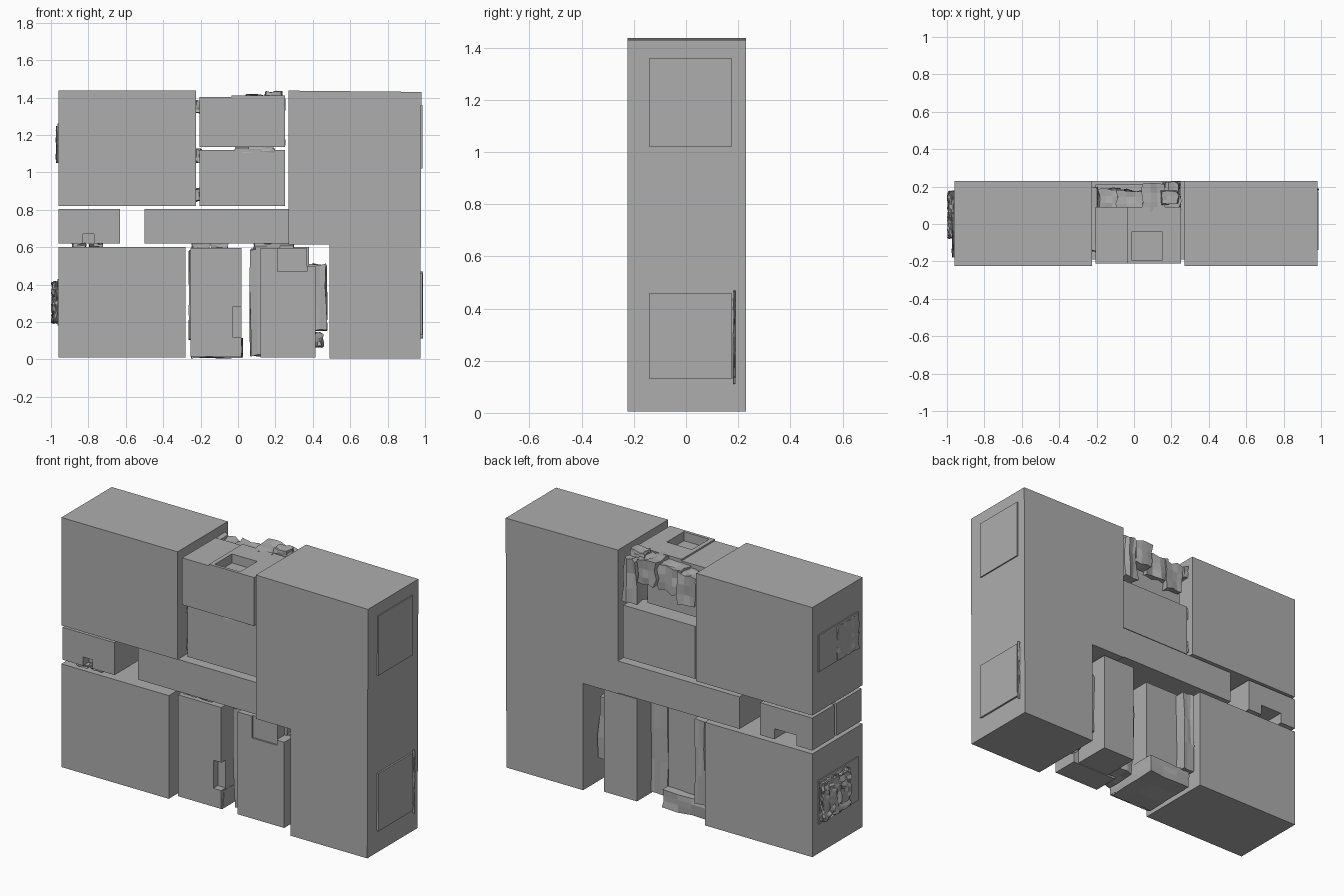
import bpy, bmesh, random
from mathutils import Vector

random.seed(4)
if "Cube" in bpy.data.objects:
    bpy.data.objects.remove(bpy.data.objects["Cube"])

stone = bpy.data.materials.new("stone_grey")
stone.use_nodes = True
stone.diffuse_color = (0.42, 0.42, 0.42, 1)
stone.node_tree.nodes["Principled BSDF"].inputs["Base Color"].default_value = (0.42, 0.42, 0.42, 1)
FRONT, BACK = -0.225, 0.23


def finish(name, bm):
    bmesh.ops.recalc_face_normals(bm, faces=bm.faces)
    mesh = bpy.data.meshes.new(name)
    bm.to_mesh(mesh)
    bm.free()
    mesh.materials.append(stone)
    obj = bpy.data.objects.new(name, mesh)
    bpy.context.collection.objects.link(obj)
    return obj


def block(name, x, z, y=(FRONT, BACK), rough=0.0, cuts=2):
    """Box between limits; rough jitters a subdivided surface inwards."""
    bm = bmesh.new()
    bmesh.ops.create_cube(bm, size=1)
    if rough:
        bmesh.ops.subdivide_edges(bm, edges=bm.edges[:], cuts=cuts, use_grid_fill=True)
    low = Vector((x[0], y[0], z[0]))
    size = Vector((x[1], y[1], z[1])) - low
    for v in bm.verts:
        unit = v.co + Vector((0.5, 0.5, 0.5))
        v.co = low + Vector(a * b for a, b in zip(unit, size))
        if rough:
            v.co -= Vector(2 * (u - 0.5) * random.uniform(0, rough) for u in unit)
    return finish(name, bm)


def prism(name, outline, y=(FRONT, BACK)):
    """Front outline in x and z, extruded through the depth."""
    bm = bmesh.new()
    face = bm.faces.new([bm.verts.new((px, y[0], pz)) for px, pz in outline])
    side = bmesh.ops.extrude_face_region(bm, geom=[face])["geom"]
    bmesh.ops.translate(bm, vec=(0, y[1] - y[0], 0),
                        verts=[g for g in side if isinstance(g, bmesh.types.BMVert)])
    return finish(name, bm)


def cut(obj, name, x, z, y):
    """Subtract a box and bake the result."""
    cutter = block(name, x, z, y)
    cutter.hide_render = True
    mod = obj.modifiers.new(name, 'BOOLEAN')
    mod.object = cutter
    mod.operation = 'DIFFERENCE'
    mod.solver = 'EXACT'
    bpy.context.view_layer.update()
    deps = bpy.context.evaluated_depsgraph_get()
    result = bpy.data.meshes.new_from_object(obj.evaluated_get(deps))
    obj.modifiers.clear()
    obj.data = result
    bpy.data.objects.remove(cutter)


# Large body with the lower leg, and the crossbar set slightly back
prism("main_body", [(0.27, 0.615), (0.49, 0.615), (0.49, 0.005), (0.975, 0.005),
                    (0.98, 1.43), (0.27, 1.437)])
block("crossbar", (-0.5, 0.28), (0.62, 0.803), (-0.19, BACK))
for label, z in (("upper", (1.02, 1.36)), ("lower", (0.13, 0.46))):
    block(label + "_side_panel", (0.97, 0.986), z, (-0.14, 0.175))
block("side_panel_ridge", (0.97, 0.99), (0.11, 0.47), (0.18, 0.19), 0.004, 5)

# Blocks on the other side
block("upper_side_block", (-0.96, -0.225), (0.82, 1.437))
block("lower_side_block", (-0.96, -0.28), (0.01, 0.60))
block("upper_end_panel", (-0.966, -0.95), (1.05, 1.26), (-0.18, 0.18))
block("lower_end_panel", (-0.966, -0.95), (0.18, 0.43), (-0.18, 0.18))
block("upper_rough_panel", (-0.975, -0.95), (1.05, 1.25), (-0.18, 0.02), 0.008, 8)
block("lower_rough_panel", (-1.0, -0.95), (0.19, 0.42), (-0.08, 0.18), 0.018, 10)

# Small block between them, split and notched
small = block("small_side_block", (-0.96, -0.63), (0.62, 0.805), (-0.215, BACK))
cut(small, "front_notch", (-0.83, -0.77), (0.6, 0.67), (-0.3, -0.16))
cut(small, "back_notch", (-0.86, -0.72), (0.6, 0.68), (0.1, 0.3))
cut(small, "end_slot", (-1.0, -0.93), (0.6, 0.9), (0.01, 0.03))
for x in (-0.85, -0.76):
    block("small_block_crumb", (x - 0.04, x + 0.04), (0.595, 0.625), (-0.2, -0.1), 0.01)

# Upper centre block with a top pocket and a broken back
top = block("centre_top_block", (-0.205, 0.25), (1.135, 1.412), (-0.212, 0.09))
cut(top, "top_pocket", (-0.01, 0.15), (1.36, 1.5), (-0.195, -0.04))
cut(top, "top_step", (-0.3, -0.035), (1.403, 1.5), (-0.3, 0.3))
chunks = (((-0.2, -0.07), (1.2, 1.39), 0.2), ((-0.1, 0.07), (1.24, 1.4), 0.19),
          ((0.04, 0.17), (1.26, 1.42), 0.225), ((0.15, 0.255), (1.14, 1.41), 0.23))
for x, z, back in chunks:
    block("broken_back_chunk", x, z, (0.06, back), 0.02)
block("lower_back_chunk", (-0.2, 0.14), (1.14, 1.27), (0.06, 0.15))
block("top_splinter", (0.14, 0.24), (1.39, 1.437), (0.1, 0.18), 0.012)
block("centre_middle_block", (-0.205, 0.25), (0.82, 1.12), (-0.165, 0.21))
block("centre_gap_crumb", (-0.02, 0.2), (1.1, 1.14), (-0.17, -0.1), 0.012)
for z in (0.88, 1.09, 1.35):
    block("side_gap_crumb", (-0.24, -0.19), (z - 0.04, z + 0.04), (-0.15, 0.2), 0.012)

# Inner pillar, set back, with a wider foot and a broken edge
pillar = block("inner_pillar", (-0.255, 0.02), (0.015, 0.595), (-0.18, 0.13))
cut(pillar, "pillar_corner_cut", (-0.03, 0.1), (0.12, 0.28), (-0.3, -0.14))
block("inner_pillar_foot", (-0.255, 0.028), (0.005, 0.12), (-0.17, 0.18), 0.012)
block("inner_pillar_edge", (-0.265, -0.19), (0.1, 0.59), (-0.15, 0.205), 0.012)
for x in (-0.2, -0.1):
    block("pillar_joint_crumb", (x - 0.05, x + 0.05), (0.58, 0.63), (-0.16, 0.1), 0.012)

# Outer pillar: front slab, deep core and broken sides
slab = block("outer_pillar_front", (0.12, 0.415), (0.01, 0.595), (-0.175, -0.02))
cut(slab, "slab_top_cut", (0.365, 0.5), (0.5, 0.7), (-0.3, 0.1))
cut(slab, "slab_step", (0.21, 0.37), (0.47, 0.7), (-0.3, -0.165))
block("outer_pillar_core", (0.17, 0.38), (0.015, 0.6), (-0.1, 0.2))
block("outer_pillar_inner_edge", (0.06, 0.2), (0.015, 0.595), (-0.14, 0.08), 0.015)
block("outer_pillar_outer_edge", (0.36, 0.48), (0.15, 0.515), (-0.1, 0.12), 0.015)
block("outer_pillar_splinter", (0.4, 0.46), (0.06, 0.15), (-0.05, 0.05), 0.02)
block("pillar_top_joint", (0.08, 0.3), (0.57, 0.63), (-0.13, 0.1), 0.015)
